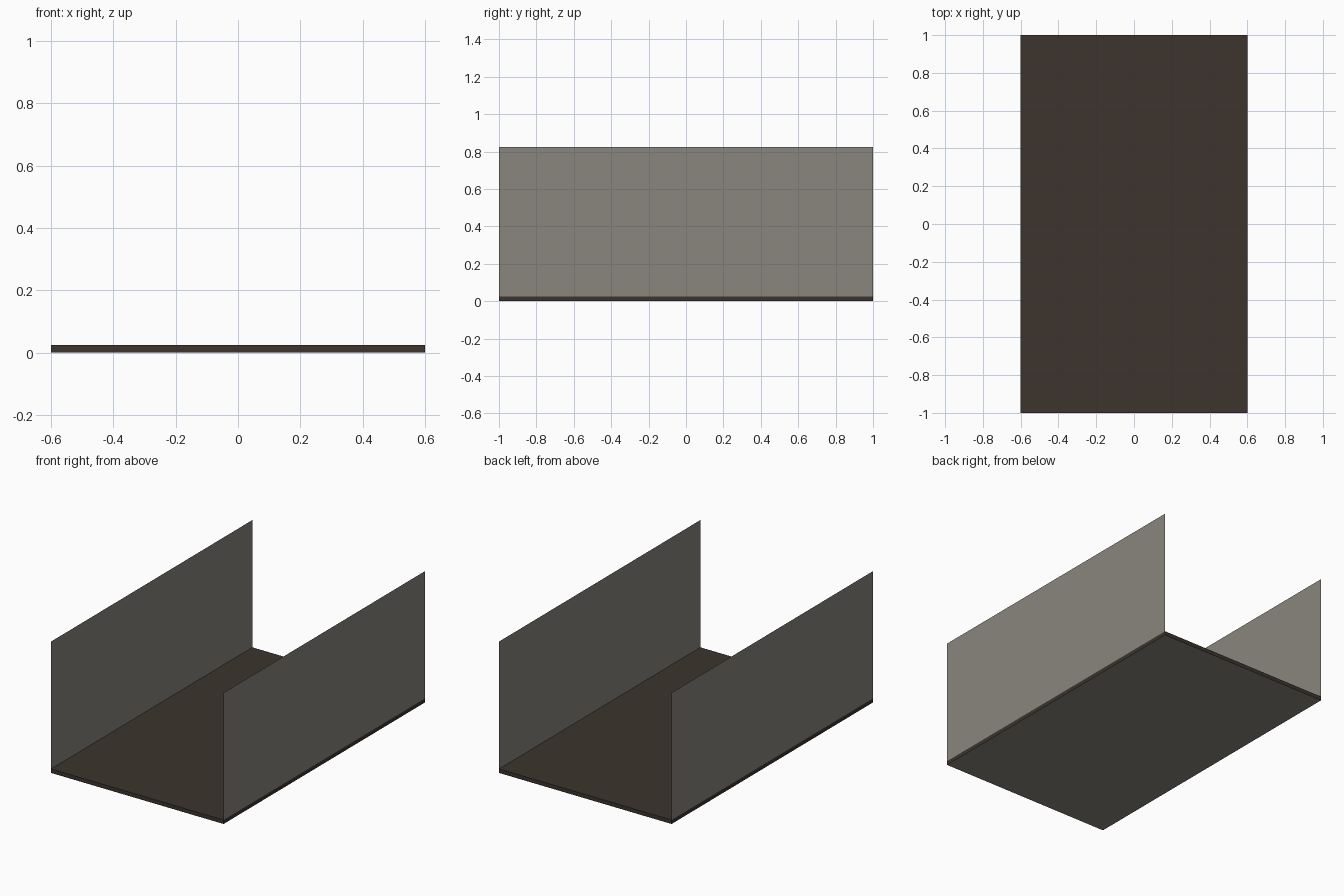
import bpy, bmesh

if "Cube" in bpy.data.objects:
    bpy.data.objects.remove(bpy.data.objects["Cube"])

W, L, T, H = 1.2, 2.0, 0.025, 0.8   # width, length, slab thickness, panel height


def material(name, rgb):
    m = bpy.data.materials.new(name)
    m.diffuse_color = (*rgb, 1)
    m.use_nodes = True
    m.node_tree.nodes["Principled BSDF"].inputs["Base Color"].default_value = m.diffuse_color
    return m


brown = material("dark brown", (0.045, 0.034, 0.027))
grey = material("warm grey", (0.25, 0.238, 0.202))


def finish(name, bm, mats):
    me = bpy.data.meshes.new(name)
    bm.to_mesh(me)
    bm.free()
    for m in mats:
        me.materials.append(m)
    ob = bpy.data.objects.new(name, me)
    bpy.context.collection.objects.link(ob)
    return ob


# Floor slab, brown with a grey underside
bm = bmesh.new()
bmesh.ops.create_cube(bm, size=1)
bmesh.ops.scale(bm, vec=(W, L, T), verts=bm.verts)
bmesh.ops.translate(bm, vec=(0, 0, T / 2), verts=bm.verts)
bm.normal_update()
for f in bm.faces:
    f.material_index = 1 if f.normal.z < -0.5 else 0
finish("floor_slab", bm, [brown, grey])

# Paper-thin upright side panels on the long edges
for name, s in (("left_panel", -1), ("right_panel", 1)):
    bm = bmesh.new()
    x = s * W / 2
    corners = [(x, -s * L / 2, T), (x, s * L / 2, T),
               (x, s * L / 2, T + H), (x, -s * L / 2, T + H)]
    bm.faces.new([bm.verts.new(c) for c in corners])
    finish(name, bm, [grey])
